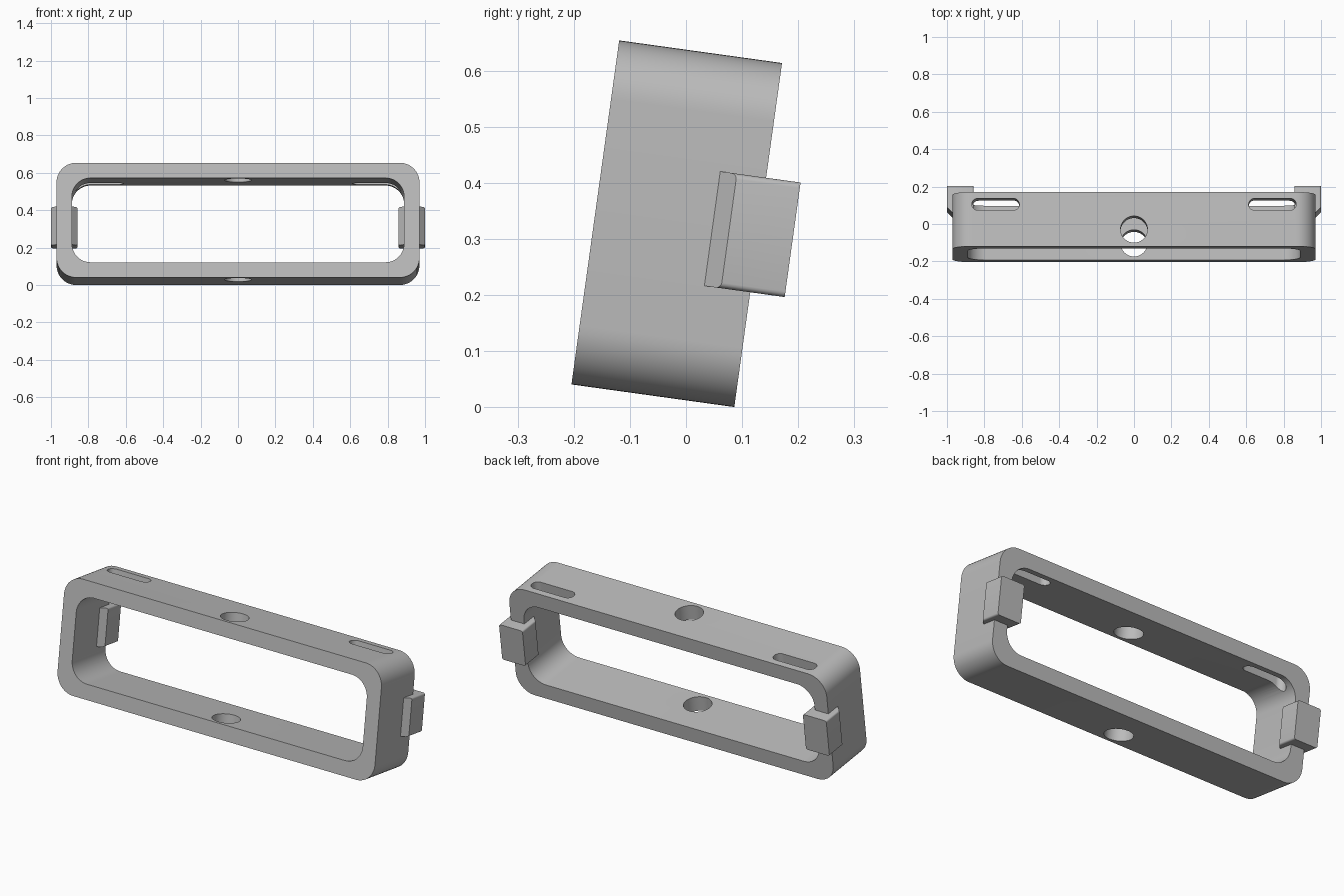
import bpy, bmesh
from math import radians, sin, cos, pi
from mathutils import Matrix, Vector

cube = bpy.data.objects.get("Cube")
if cube:
    bpy.data.objects.remove(cube, do_unlink=True)

# Single plain grey finish
GREY = (0.5, 0.5, 0.5, 1)
grey = bpy.data.materials.new("matte_grey")
grey.use_nodes = True
grey.diffuse_color = GREY
grey.node_tree.nodes["Principled BSDF"].inputs["Base Color"].default_value = GREY

# The whole bracket leans back around the x axis
TILT = Matrix.Translation((0, -0.0165, 0.327)) @ Matrix.Rotation(radians(-7.9), 4, 'X')


def rounded_rect(cx, cy, hw, hh, r, steps=12):
    """Counter-clockwise outline of a rectangle with round corners."""
    pts = []
    for k, (sx, sy) in enumerate(((1, 1), (-1, 1), (-1, -1), (1, -1))):
        for i in range(steps + 1):
            a = (k + i / steps) * pi / 2
            p = (cx + sx * (hw - r) + r * cos(a), cy + sy * (hh - r) + r * sin(a))
            if not pts or (Vector(p) - Vector(pts[-1])).length > 1e-5:
                pts.append(p)
    if (Vector(pts[0]) - Vector(pts[-1])).length < 1e-5:
        pts.pop()
    return pts


def prism(name, outline, axis, start, end):
    """Extrude a 2D outline along y (outline in x,z) or z (outline in x,y)."""
    bm = bmesh.new()
    place = (lambda p: (p[0], start, p[1])) if axis == 'Y' else (lambda p: (p[0], p[1], start))
    face = bm.faces.new([bm.verts.new(place(p)) for p in outline])
    ext = bmesh.ops.extrude_face_region(bm, geom=[face])
    move = Vector((0, end - start, 0)) if axis == 'Y' else Vector((0, 0, end - start))
    bmesh.ops.translate(bm, vec=move, verts=[v for v in ext["geom"] if isinstance(v, bmesh.types.BMVert)])
    bmesh.ops.recalc_face_normals(bm, faces=bm.faces)
    mesh = bpy.data.meshes.new(name)
    bm.to_mesh(mesh)
    bm.free()
    mesh.materials.append(grey)
    obj = bpy.data.objects.new(name, mesh)
    bpy.context.collection.objects.link(obj)
    return obj


def activate(obj):
    bpy.ops.object.select_all(action='DESELECT')
    obj.select_set(True)
    bpy.context.view_layer.objects.active = obj


def cut(obj, cutter):
    """Subtract the cutter, then discard it."""
    cutter.hide_render = True
    mod = obj.modifiers.new("cut", 'BOOLEAN')
    mod.operation, mod.solver, mod.object = 'DIFFERENCE', 'EXACT', cutter
    activate(obj)
    bpy.ops.object.modifier_apply(modifier=mod.name)
    bpy.data.objects.remove(cutter, do_unlink=True)


def finish(obj):
    activate(obj)
    bpy.ops.object.shade_smooth_by_angle(angle=radians(30))
    obj.matrix_world = TILT


# Rounded rectangular frame with an open middle
frame = prism("frame", rounded_rect(0, 0, 0.97, 0.3095, 0.105), 'Y', -0.1465, 0.1465)
cut(frame, prism("opening_cutter", rounded_rect(0, 0, 0.888, 0.2275, 0.1), 'Y', -0.3, 0.3))

# Round hole through the top and bottom bars
cut(frame, prism("hole_cutter", rounded_rect(0, -0.055, 0.072, 0.072, 0.072), 'Z', -0.5, 0.5))

# Long slots in the top bar only
for side in (-1, 1):
    cut(frame, prism("slot_cutter", rounded_rect(side * 0.74, 0.08, 0.127, 0.032, 0.032), 'Z', 0.1, 0.5))
finish(frame)

# Side clips wrapping the back edge, chamfered at the front
for name, side in (("right_clip", -1), ("left_clip", 1)):
    outline = [(0.888, 0.064), (0.97, 0.064), (1.0, 0.094), (1.0, 0.2085), (0.857, 0.2085), (0.857, 0.094)]
    clip = prism(name, [(side * x, y) for x, y in outline], 'Z', -0.103, 0.103)
    # Soften the long top and bottom edges of the inner and outer faces
    bm = bmesh.new()
    bm.from_mesh(clip.data)
    edges = [e for e in bm.edges
             if all(abs(v.co.x) > 0.99 or abs(v.co.x) < 0.87 for v in e.verts)
             and abs(e.verts[0].co.x - e.verts[1].co.x) < 0.01
             and abs(e.verts[0].co.z - e.verts[1].co.z) < 0.01]
    bmesh.ops.bevel(bm, geom=edges, offset=0.01, segments=4, profile=0.5, affect='EDGES')
    bm.to_mesh(clip.data)
    bm.free()
    finish(clip)
